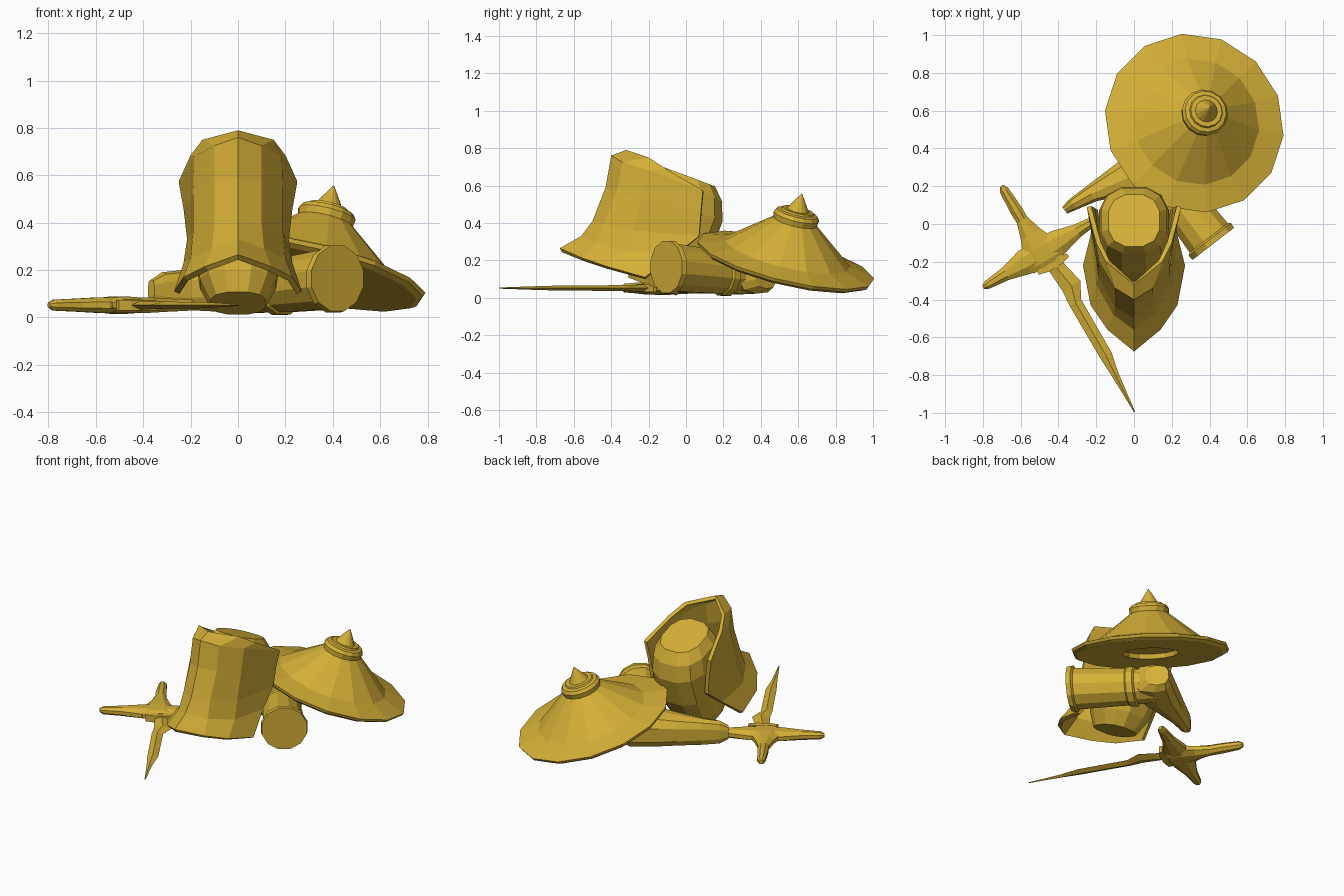
import bpy, bmesh, math
from mathutils import Vector as V

if "Cube" in bpy.data.objects:
    bpy.data.objects.remove(bpy.data.objects["Cube"])

gold = bpy.data.materials.new("gold")
gold.diffuse_color = (0.66, 0.43, 0.038, 1)
gold.use_nodes = True
gold.node_tree.nodes["Principled BSDF"].inputs["Base Color"].default_value = gold.diffuse_color


def finish(name, bm):
    bmesh.ops.recalc_face_normals(bm, faces=bm.faces[:])
    me = bpy.data.meshes.new(name)
    bm.to_mesh(me)
    bm.free()
    me.materials.append(gold)
    ob = bpy.data.objects.new(name, me)
    bpy.context.collection.objects.link(ob)
    return ob


def ring(c, e1, e2, n=12, k=2.0, turn=0.5):
    """Superellipse ring around c spanned by the half axes e1 and e2."""
    pts = []
    for i in range(n):
        a = 2 * math.pi * (i + turn) / n
        ca, sa = math.cos(a), math.sin(a)
        pts.append(c + e1 * math.copysign(abs(ca) ** (2 / k), ca)
                   + e2 * math.copysign(abs(sa) ** (2 / k), sa))
    return pts


def loft(name, rings):
    bm = bmesh.new()
    rows = [[bm.verts.new(p) for p in r] for r in rings]
    n = len(rows[0])
    for a, b in zip(rows, rows[1:]):
        for i in range(n):
            j = (i + 1) % n
            bm.faces.new((a[i], a[j], b[j], b[i]))
    bm.faces.new(rows[0])
    bm.faces.new(rows[-1])
    return finish(name, bm)


X, Z = V((1, 0, 0)), V((0, 0, 1))

# Tilted rounded helmet bowl: (distance, half width, half depth, rear shift)
axis = V((0, 0.32, 0.947))
perp = V((0, 0.937, -0.35))
loft("helmet_bowl", [
    ring(V((0, -0.18, 0.06)) + axis * t + perp * o, X * rx, perp * ry, 12, 2.5)
    for t, rx, ry, o in [(0, .12, .14, 0), (.09, .165, .18, .01), (.27, .19, .215, .03),
                         (.46, .19, .21, .04), (.56, .18, .19, .02), (.62, .14, .15, 0)]])

# Curved face plate: right half rows from the top lip to the flared bottom
half = [
    [(0, -.32, .79), (.15, -.2, .75), (.2, -.1, .685), (.248, .08, .58)],
    [(0, -.4, .76), (.1, -.34, .725), (.185, -.2, .68), (.25, .09, .57)],
    [(0, -.43, .59), (.1, -.37, .57), (.19, -.24, .52), (.23, .08, .46)],
    [(0, -.5, .41), (.1, -.44, .395), (.19, -.28, .36), (.215, .07, .33)],
    [(0, -.56, .33), (.11, -.48, .29), (.2, -.32, .25), (.23, -.06, .23)],
    [(0, -.675, .265), (.14, -.56, .215), (.23, -.43, .17), (.27, -.22, .11)]]
bm = bmesh.new()
rows = [[bm.verts.new(p) for p in [(-x, y, z) for x, y, z in r[:0:-1]] + r] for r in half]
for a, b in zip(rows, rows[1:]):
    for i in range(len(a) - 1):
        bm.faces.new((a[i], b[i], b[i + 1], a[i + 1]))
plate = finish("face_plate", bm)
# normals of the open sheet must face forward so it thickens inward
if sum(p.normal.y for p in plate.data.polygons) > 0:
    plate.data.flip_normals()
m = plate.modifiers.new("thickness", "SOLIDIFY")
m.thickness, m.offset = 0.025, -1

# Spiked round shield, lying tilted: (radius, height along its axis)
n = V((0.228, 0.228, 0.947)).normalized()
s1 = V((1, -1, 0)).normalized()
s2 = n.cross(s1)
loft("spiked_shield", [
    ring(V((.315, .53, .185)) + n * h, s1 * r, s2 * r, 14)
    for r, h in [(.17, .02), (.172, -.01), (.455, -.015), (.48, 0), (.487, .018), (.345, .055),
                 (.12, .235), (.125, .265), (.112, .285), (.09, .29), (.085, .3),
                 (.06, .3), (.002, .392)]])

# Boot lying on its side: shaft along d, foot along f
top = V((.42, -.105, .165))
d = V((-.61, .79, -.08))
f = V((-.79, -.61, 0))
loft("boot_shaft", [
    ring(top + d * a, f * r, Z * r, 12)
    for a, r in [(0, .143), (.03, .147), (.04, .132), (.36, .118), (.37, .127),
                 (.41, .127), (.42, .112), (.55, .105)]])
# (along foot, upper side, sole side, half width)
loft("boot_foot", [
    ring(top + f * b + d * ((lo + hi) / 2), d * ((hi - lo) / 2), Z * w, 10, 2.8)
    for b, lo, hi, w in [(-.13, .5, .645, .07), (-.09, .42, .655, .1), (.09, .42, .655, .105),
                         (.2, .48, .655, .095), (.35, .555, .655, .085), (.46, .585, .655, .075),
                         (.515, .6, .645, .045)]])

# Sword lying flat: u along the blade, v along the guard
c = V((-.49, -.15, .052))
u = V((.515, -.857, 0))
v = V((.857, .515, 0))
loft("sword_grip", [
    ring(c + u * a, v * w, Z * h, 8)
    for a, w, h in [(-.41, .012, .015), (-.385, .027, .027), (-.26, .036, .032), (-.2, .035, .032),
                    (-.11, .065, .036), (-.03, .105, .04), (.05, .12, .036), (.075, .1, .025)]])
loft("sword_guard", [
    ring(c + v * a, u * w, Z * h, 8)
    for a, w, h in [(-.36, .012, .012), (-.335, .025, .025), (-.22, .04, .03), (-.1, .075, .036),
                    (.1, .075, .036), (.22, .04, .03), (.335, .025, .025), (.36, .012, .012)]])
loft("sword_collar", [
    ring(c + u * .085 + v * .02 + Z * z, v * .1, u * .025, 8) for z in (-.022, .022)])
# Blade: one straight edge, one stepped edge: (along, left, right, half thickness)
loft("sword_blade", [
    [c + u * a + v * l, c + u * a + v * (l + r) / 2 + Z * h,
     c + u * a + v * r, c + u * a + v * (l + r) / 2 - Z * h]
    for a, l, r, h in [(.06, -.02, .07, .02), (.13, -.015, .075, .018), (.235, -.01, .1, .016),
                       (.32, -.018, .052, .015), (.645, -.022, .045, .013),
                       (.76, -.018, .02, .01), (.98, -.016, -.01, .003)]])
